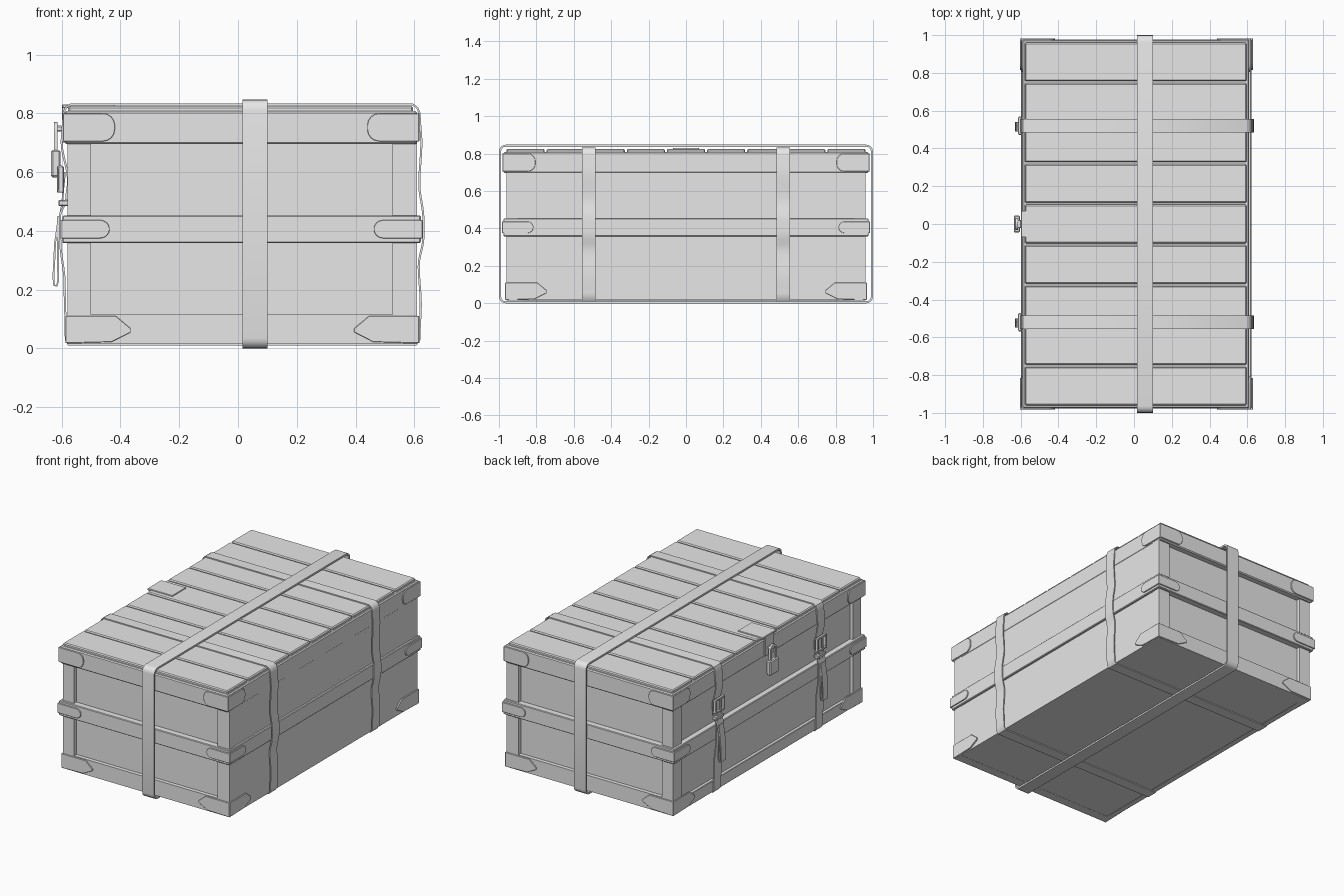
import bpy, bmesh, math
from mathutils import Vector

if "Cube" in bpy.data.objects:
    bpy.data.objects.remove(bpy.data.objects["Cube"])

GREY = bpy.data.materials.new("plain_grey")
GREY.diffuse_color = (0.8, 0.8, 0.8, 1)
GREY.use_nodes = True
GREY.node_tree.nodes["Principled BSDF"].inputs["Base Color"].default_value = GREY.diffuse_color


def finish(name, bm, smooth=False, bevel=0.0):
    bmesh.ops.recalc_face_normals(bm, faces=bm.faces)
    me = bpy.data.meshes.new(name)
    bm.to_mesh(me)
    bm.free()
    me.materials.append(GREY)
    ob = bpy.data.objects.new(name, me)
    bpy.context.collection.objects.link(ob)
    if smooth:
        for p in me.polygons:
            p.use_smooth = True
        me.set_sharp_from_angle(angle=math.radians(35))
    if bevel:
        m = ob.modifiers.new("soft_edges", 'BEVEL')
        m.width, m.segments, m.limit_method = bevel, 1, 'ANGLE'
    return ob


def box(name, x0, x1, y0, y1, z0, z1, bevel=0.003):
    bm = bmesh.new()
    bmesh.ops.create_cube(bm, size=1)
    for v in bm.verts:
        v.co = Vector(((x0 + x1) / 2 + v.co.x * (x1 - x0),
                       (y0 + y1) / 2 + v.co.y * (y1 - y0),
                       (z0 + z1) / 2 + v.co.z * (z1 - z0)))
    return finish(name, bm, bevel=bevel)


def prism(name, base, offset):
    bm = bmesh.new()
    f = bm.faces.new([bm.verts.new(p) for p in base])
    ext = bmesh.ops.extrude_face_region(bm, geom=[f])
    bmesh.ops.translate(bm, vec=offset, verts=[g for g in ext['geom'] if isinstance(g, bmesh.types.BMVert)])
    return finish(name, bm, bevel=0.0015)


def ribbon(name, path, centre, width, thick, along, closed=True):
    """Flat band following a (u, z) path; along is the width axis."""
    bm = bmesh.new()
    rings, n = [], len(path)
    for i, p in enumerate(path):
        a = path[(i - 1) % n] if closed else path[max(i - 1, 0)]
        b = path[(i + 1) % n] if closed else path[min(i + 1, n - 1)]
        t = Vector((b[0] - a[0], b[1] - a[1])).normalized()
        ring = []
        for s, w in ((1, -1), (1, 1), (-1, 1), (-1, -1)):
            u, z = p[0] + t.y * s * thick / 2, p[1] - t.x * s * thick / 2
            v = centre + w * width / 2
            ring.append(bm.verts.new((v, u, z) if along == 'X' else (u, v, z)))
        rings.append(ring)
    for i in range(n if closed else n - 1):
        a, b = rings[i], rings[(i + 1) % n]
        for k in range(4):
            bm.faces.new((a[k], a[(k + 1) % 4], b[(k + 1) % 4], b[k]))
    if not closed:
        bm.faces.new(rings[0])
        bm.faces.new(rings[-1])
    return finish(name, bm, smooth=True)


def ease(keys, steps=5):
    """Smoothly interpolate (x, z) keys along z."""
    out = []
    for (x0, z0), (x1, z1) in zip(keys, keys[1:]):
        for i in range(steps):
            t = i / steps
            out.append((x0 + (x1 - x0) * (1 - math.cos(math.pi * t)) / 2, z0 + (z1 - z0) * t))
    return out + [keys[-1]]


def arc(cx, cz, r, a0, steps=4):
    return [(cx + r * math.cos(math.radians(a0 + 90 * i / steps)),
             cz + r * math.sin(math.radians(a0 + 90 * i / steps))) for i in range(steps + 1)]


# Chest body with recessed panels at both ends and on the lock side
box("body_core", -0.56, 0.608, -0.935, 0.935, 0.016, 0.80, 0)
for s in (-1, 1):
    ya, yb = sorted((s * 0.90, s * 0.96))
    yc, yd = sorted((s * 0.875, s * 0.96))
    box("lock_side_stile", -0.58, -0.50, ya, yb, 0.015, 0.70, 0)
    box("rear_side_stile", 0.525, 0.61, ya, yb, 0.015, 0.70, 0)
    box("end_bottom_rail", -0.579, 0.609, ya, yb, 0.015, 0.115, 0)
    box("corner_stile", -0.58, -0.54, yc, yd, 0.015, 0.70, 0)
box("lock_side_bottom_rail", -0.58, -0.54, -0.955, 0.955, 0.015, 0.09)
box("middle_band", -0.597, 0.622, -0.976, 0.976, 0.358, 0.453, 0.004)

# Lid: skirt and nine top planks
box("lid_skirt", -0.589, 0.61, -0.975, 0.975, 0.695, 0.808, 0.006)
pitch = 0.2145
for i in range(9):
    y = (i - 4) * pitch
    ob = box("top_plank", -0.578, 0.596, y - 0.102, y + 0.102, 0.795, 0.825, 0.006)

# Metal corner plates: profiles as (distance from corner, z)


def rounded(length, z0, z1, corner=False):
    r = min((z1 - z0) / 2, 0.04)
    return [(-0.006, z0)] + arc(length - r, z0 + r, r, -90) + arc(length - r, z1 - r, r, 0) + [(-0.006, z1)]


pointed = [(-0.006, 0.018), (0.15, 0.022), (0.215, 0.055), (0.215, 0.068), (0.165, 0.11), (-0.006, 0.11)]
levels = [
    ("top_corner_plate", rounded(0.17, 0.705, 0.80), -0.589, 0.61, 0.975),
    ("middle_corner_plate", rounded(0.16, 0.375, 0.437), -0.597, 0.622, 0.976),
    ("bottom_corner_plate", pointed, -0.58, 0.61, 0.96),
]
for name, prof, xl, xr, ye in levels:
    for sx, xc in ((-1, xl), (1, xr)):
        for sy in (-1, 1):
            prism(name, [(xc - sx * u, sy * (ye - 0.003), z) for u, z in prof], (0, sy * 0.010, 0))
            prism(name, [(xc - sx * 0.003, sy * (ye - u), z) for u, z in prof], (sx * 0.010, 0, 0))

# Long strap wrapping the chest end to end
e, lo, hi, r = 0.994, 0.005, 0.842, 0.03
long_path = (arc(e - r, lo + r, r, -90) + arc(e - r, hi - r, r, 0)
             + arc(-e + r, hi - r, r, 90) + arc(-e + r, lo + r, r, 180))
ribbon("long_strap", long_path, 0.058, 0.085, 0.011, 'X')

# Two slack cross straps with buckles and hanging tails
right = ease([(0.617, 0.03), (0.622, 0.15), (0.615, 0.28), (0.631, 0.38), (0.631, 0.44),
              (0.617, 0.56), (0.624, 0.70), (0.618, 0.80)])
left = ease([(-0.594, 0.80), (-0.600, 0.70), (-0.578, 0.57), (-0.584, 0.51), (-0.606, 0.45), (-0.605, 0.37),
             (-0.590, 0.22), (-0.586, 0.03)])
cross_path = ([(0.607, 0.0135)] + right + [(0.610, 0.819), (0.595, 0.830)]
              + [(-0.570, 0.830), (-0.585, 0.821)] + left + [(-0.578, 0.0135)])
tail_path = ease([(-0.590, 0.60), (-0.596, 0.52), (-0.613, 0.40), (-0.612, 0.23)], 4)
tail_path += [(-0.617, 0.212), (-0.626, 0.215)] + ease([(-0.628, 0.24), (-0.624, 0.33), (-0.612, 0.45)], 4)
for y in (-0.52, 0.52):
    ribbon("cross_strap", cross_path, y, 0.072, 0.007, 'Y')
    ribbon("strap_tail", tail_path, y - 0.004, 0.05, 0.006, 'Y', closed=False)
    # Buckle frame, tongue and keeper loop
    for s in (-1, 1):
        box("buckle_side", -0.612, -0.592, y + s * 0.042 - 0.006, y + s * 0.042 + 0.006, 0.53, 0.62)
    for z in (0.53, 0.61):
        box("buckle_bar", -0.614, -0.596, y - 0.046, y + 0.046, z, z + 0.012)
    box("buckle_tongue", -0.616, -0.608, y - 0.005, y + 0.005, 0.53, 0.62, 0.001)
    box("keeper_loop", -0.611, -0.578, y - 0.040, y + 0.040, 0.485, 0.505)

# Hasp: lid plate, folded front leaf and staple
box("hasp_top_plate", -0.598, -0.42, -0.07, 0.07, 0.818, 0.831, 0.002)
box("hasp_front_leaf", -0.599, -0.587, -0.045, 0.045, 0.70, 0.829, 0.002)
box("hasp_staple", -0.622, -0.597, -0.022, 0.022, 0.738, 0.758, 0.004)

# Padlock: body and curved shackle
box("padlock_body", -0.636, -0.604, -0.045, 0.045, 0.582, 0.676, 0.006)
shackle = [(0.026, 0.66)] + arc(0, 0.738, 0.026, 0, 5) + arc(0, 0.738, 0.026, 90, 5)[1:] + [(-0.026, 0.66)]
ribbon("padlock_shackle", shackle, -0.620, 0.013, 0.013, 'X', closed=False)
